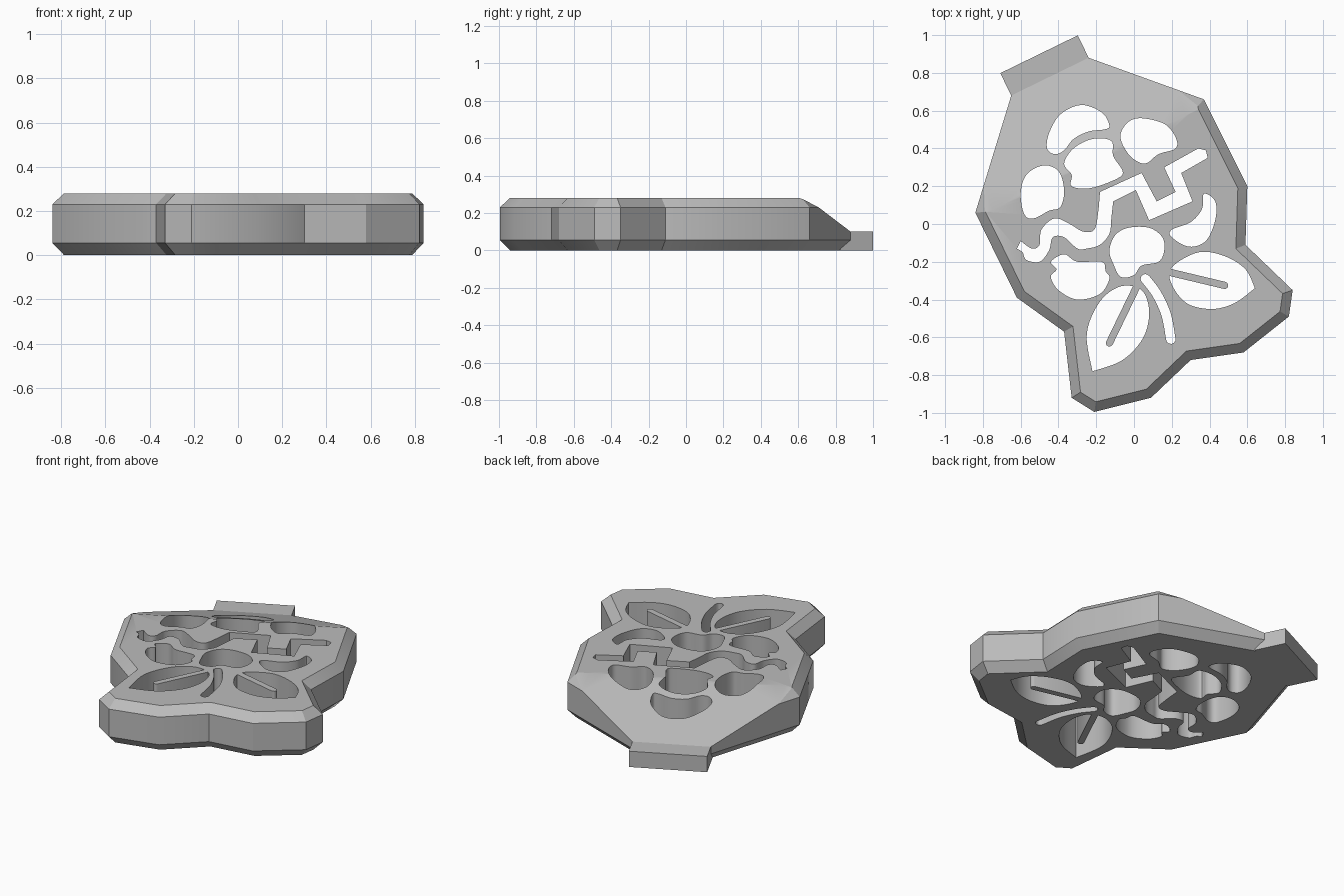
import bpy, bmesh, math
from mathutils import Vector

cube = bpy.data.objects.get("Cube")
if cube:
    bpy.data.objects.remove(cube, do_unlink=True)

THICK = 0.28
CHAMFER = 0.05
TAB_THICK = 0.1
SLOPE = 0.36

grey = bpy.data.materials.new("plain grey")
grey.use_nodes = True
grey.diffuse_color = (0.5, 0.5, 0.5, 1)
grey.node_tree.nodes["Principled BSDF"].inputs["Base Color"].default_value = grey.diffuse_color


def points(pairs):
    """Plan points given in hundredths of a unit."""
    return [Vector(p) / 100 for p in pairs]


def spline(pairs, closed=True, steps=6):
    """Smooth curve through the points."""
    pts = points(pairs)
    n = len(pts)
    out = []
    for i in range(n if closed else n - 1):
        if closed:
            a, b, c, d = (pts[(i + k) % n] for k in (-1, 0, 1, 2))
        else:
            a, b, c, d = (pts[min(max(i + k, 0), n - 1)] for k in (-1, 0, 1, 2))
        for s in range(steps):
            t = s / steps
            out.append(b + (c - a) * t / 2 + (a * 2 - b * 5 + c * 4 - d) * t**2 / 2
                       + (b * 3 - a - c * 3 + d) * t**3 / 2)
    return out if closed else out + [pts[-1]]


def left_of(a, b):
    d = (b - a).normalized()
    return Vector((-d.y, d.x))


def mitre(p, q, dist):
    return (p + q) * dist / (1 + p.dot(q))


def inset(pts, dist):
    """Move a counter-clockwise outline inwards."""
    n = len(pts)
    return [pts[i] + mitre(left_of(pts[i - 1], pts[i]),
                           left_of(pts[i], pts[(i + 1) % n]), dist) for i in range(n)]


def stroke(path, width):
    """Outline of a path with constant width and round ends."""
    half = width / 2
    normals = [left_of(a, b) for a, b in zip(path, path[1:])]
    normals = [normals[0]] + normals + [normals[-1]]
    shift = [mitre(normals[i], normals[i + 1], half) for i in range(len(path))]

    def cap(centre, normal):
        side = Vector((normal.y, -normal.x))
        angles = [math.pi * k / 6 for k in range(1, 6)]
        return [centre + (normal * math.cos(a) + side * math.sin(a)) * half for a in angles]

    left = [p + s for p, s in zip(path, shift)]
    right = [p - s for p, s in zip(path, shift)]
    return left + cap(path[-1], normals[-1]) + right[::-1] + cap(path[0], -normals[0])


def add_walls(bm, levels):
    """Walls through a stack of (outline, height) rings; returns the end edges."""
    rings = [[bm.verts.new((p.x, p.y, z)) for p in pts] for pts, z in levels]
    for low, high in zip(rings, rings[1:]):
        for i in range(len(low)):
            bm.faces.new((low[i - 1], low[i], high[i], high[i - 1]))
    return [[bm.edges.get((ring[i - 1], ring[i])) for i in range(len(ring))]
            for ring in (rings[0], rings[-1])]


def fill(bm, edges, normal):
    bmesh.ops.triangle_fill(bm, edges=edges, use_beauty=True, normal=normal)


def finish(name, bm):
    bmesh.ops.recalc_face_normals(bm, faces=bm.faces[:])
    mesh = bpy.data.meshes.new(name)
    bm.to_mesh(mesh)
    bm.free()
    mesh.materials.append(grey)
    obj = bpy.data.objects.new(name, mesh)
    bpy.context.collection.objects.link(obj)
    return obj


def prism(name, pts, high):
    bm = bmesh.new()
    for edges in add_walls(bm, [(pts, 0), (pts, high)]):
        fill(bm, edges, Vector((0, 0, 1)))
    return finish(name, bm)


# Rounded openings
upper_lobes = [
    [(-46, 40), (-45, 48), (-39, 58), (-28, 63), (-17, 59), (-13, 52),
     (-16, 50), (-24, 49), (-32, 45), (-37, 39), (-42, 37)],
    [(-37, 32), (-32, 40), (-22, 45), (-12, 44), (-11, 36), (-6, 28),
     (-9, 24), (-23, 19), (-33, 20), (-33, 26)],
    [(-7, 48), (-3, 54), (4, 56), (16, 53), (22, 46), (22, 40),
     (13, 37), (6, 32), (-1, 35), (-6, 42)],
    [(-60, 16), (-57, 26), (-48, 31), (-40, 28), (-37, 18), (-39, 9),
     (-45, 7), (-53, 3), (-58, 5)],
]
lower_lobes = [
    [(37, 16), (43, 12), (43, 2), (38, -9), (29, -12), (20, -7), (20, -3), (30, 1), (36, 8)],
    [(-44, -20), (-37, -16), (-30, -20), (-17, -20), (-15, -25), (-13, -29),
     (-18, -37), (-30, -40), (-40, -35), (-44, -28), (-41, -24)],
    [(-13, -14), (-10, -6), (-3, -2), (8, -2), (15, -7), (16, -14),
     (13, -20), (4, -22), (0, -27), (-7, -28), (-11, -21)],
]
openings = [spline(lobe) for lobe in upper_lobes + lower_lobes]

# Winding channel with a square-cornered end
wave_top = [(-60, -9), (-54, -13), (-50, -11), (-49, -3), (-42, 3), (-34, 0),
            (-27, -4), (-21, -3), (-19, 6), (-18, 17)]
corners = [(4, 27), (12, 12), (22, 17), (16, 30), (34, 40), (38, 39), (39, 35),
           (25, 27), (31, 12), (8, 2), (1, 18)]
wave_bottom = [(-11, 12), (-12, 3), (-13, -5), (-18, -11), (-25, -13), (-30, -13), (-37, -7),
               (-43, -7), (-45, -14), (-50, -20), (-57, -19), (-59, -15), (-62, -13)]
openings.append(spline(wave_top, closed=False) + points(corners)
                + spline(wave_bottom, closed=False))

# Curved stem slot and pointed leaves
stem = [(6, -29), (12, -37), (17, -48), (19.5, -61)]
left_leaf = [(-22, -78), (-25, -58), (-18, -41), (-7, -33), (4, -35), (8, -46),
             (5, -60), (-6, -72), (-22, -78)]
right_leaf = [(64, -34), (59, -24), (48, -17), (34, -15), (20, -23), (20, -32),
              (28, -42), (41, -45), (53, -42), (64, -34)]
openings.append(stroke(spline(stem, closed=False), 0.05))
openings += [spline(leaf, closed=False)[:-1] for leaf in (left_leaf, right_leaf)]

# Chamfered plate pierced by the openings
outline = points([(-65, 68), (-84, 6), (-62, -39), (-37, -57), (-33, -92), (-21, -99.5),
                  (9, -92), (30, -72), (58, -68), (82, -49), (84, -35), (59, -11),
                  (60, 20), (37, 66), (-24, 88)])
small = inset(outline, CHAMFER)
bm = bmesh.new()
bottom, top = add_walls(bm, [(small, 0), (outline, 0.055),
                             (outline, THICK - CHAMFER), (small, THICK)])
for opening in openings:
    low, high = add_walls(bm, [(opening, 0), (opening, THICK)])
    bottom += low
    top += high
for edges in (bottom, top):
    fill(bm, edges, Vector((0, 0, 1)))

# Sloping top towards the tab
tab_left, tab_right = outline[0], outline[-1]
axis = left_of(tab_left, tab_right)
slope_normal = Vector((axis.x * SLOPE, axis.y * SLOPE, 1)).normalized()
bmesh.ops.bisect_plane(bm, geom=bm.verts[:] + bm.edges[:] + bm.faces[:],
                       plane_co=(tab_right.x, tab_right.y, TAB_THICK),
                       plane_no=slope_normal, clear_outer=True)
fill(bm, [e for e in bm.edges if e.is_boundary], slope_normal)
parts = [finish("pierced_plate", bm)]

# Flat tab at the back
parts.append(prism("tab", [tab_left - axis * 0.06, tab_right - axis * 0.06,
                           tab_right + axis * 0.132, tab_left + axis * 0.132], TAB_THICK))

# Solid veins standing in the leaves
for name, path in (("left_leaf_vein", [(2, -32), (-13, -63)]),
                   ("right_leaf_vein", [(16.5, -25), (48, -32.5)])):
    parts.append(prism(name, stroke(points(path), 0.038), THICK))

# Soft shading on curved walls, crisp chamfers
bpy.ops.object.select_all(action="DESELECT")
for part in parts:
    part.select_set(True)
bpy.context.view_layer.objects.active = parts[0]
bpy.ops.object.shade_smooth_by_angle(angle=math.radians(30))
